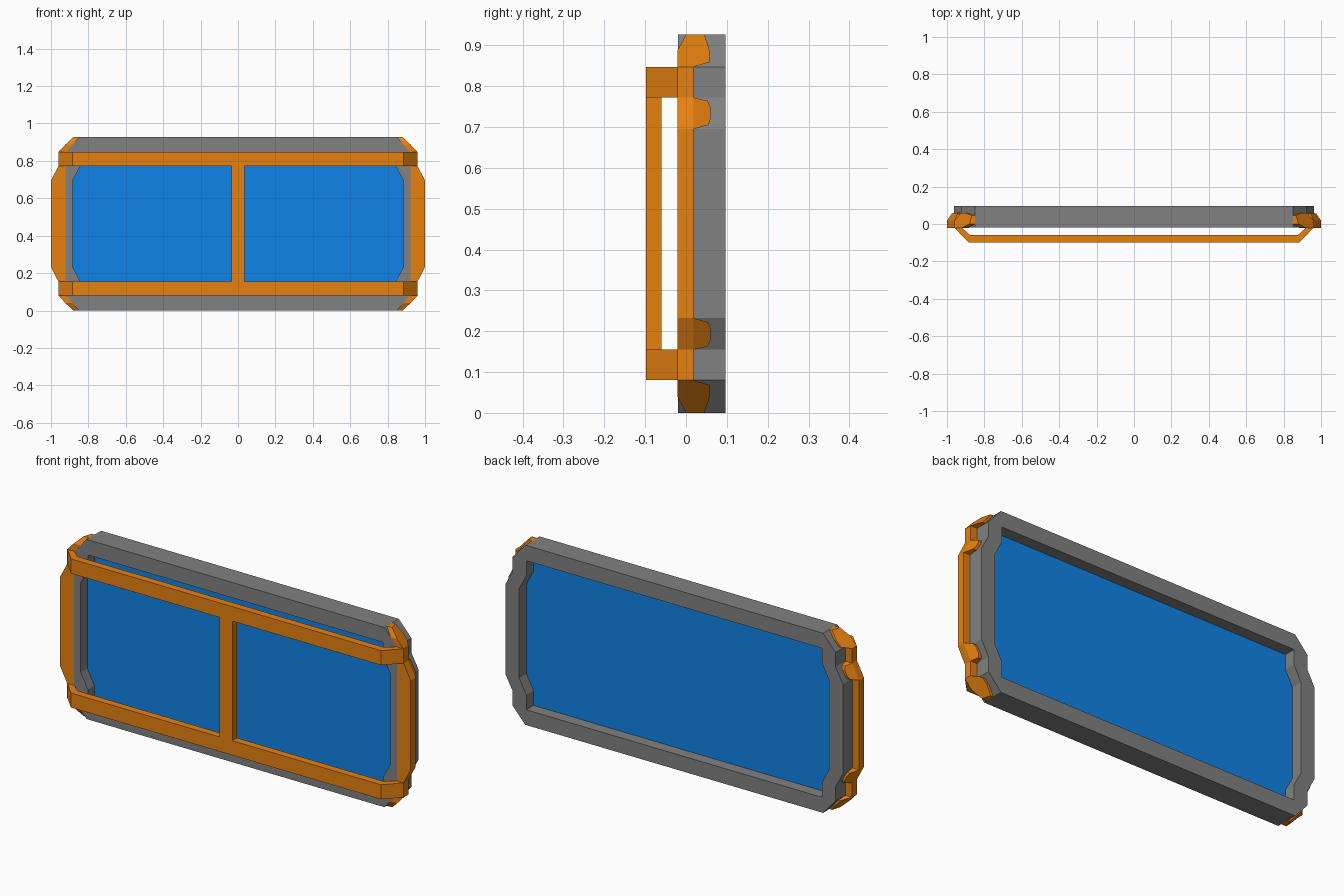
import bpy, bmesh

if "Cube" in bpy.data.objects:
    bpy.data.objects.remove(bpy.data.objects["Cube"])

H = 0.927          # overall height
FRONT, BACK = -0.02, 0.097


def material(name, rgb):
    m = bpy.data.materials.new(name)
    m.diffuse_color = (*rgb, 1)
    m.use_nodes = True
    m.node_tree.nodes["Principled BSDF"].inputs["Base Color"].default_value = m.diffuse_color
    return m


ORANGE = material("orange", (0.80, 0.22, 0.005))
BLUE = material("blue", (0.005, 0.23, 0.81))
GREY = material("dark_grey", (0.22, 0.22, 0.22))


def finish(name, bm, mat):
    bmesh.ops.recalc_face_normals(bm, faces=bm.faces)
    me = bpy.data.meshes.new(name)
    bm.to_mesh(me)
    bm.free()
    ob = bpy.data.objects.new(name, me)
    bpy.context.collection.objects.link(ob)
    me.materials.append(mat)
    return ob


def loft(name, a, b, mat):
    """Closed solid between two matching loops."""
    bm = bmesh.new()
    va, vb = [bm.verts.new(p) for p in a], [bm.verts.new(p) for p in b]
    bm.faces.new(va)
    bm.faces.new(vb[::-1])
    n = len(a)
    for i in range(n):
        j = (i + 1) % n
        bm.faces.new((va[i], va[j], vb[j], vb[i]))
    return finish(name, bm, mat)


def full_loop(quarter):
    """Lower right quarter outline (bottom to middle) mirrored to all four."""
    right = quarter + [(x, H - z) for x, z in reversed(quarter)]
    return right + [(-x, z) for x, z in reversed(right)]


# Grey outer frame: matching outer and inner outlines
outer = full_loop([(0.85, 0), (0.922, 0.08), (0.922, 0.155), (0.963, 0.232)])
inner = full_loop([(0.839, 0.079), (0.843, 0.08), (0.843, 0.155), (0.884, 0.232)])
bm = bmesh.new()
loops = [[bm.verts.new((x, y, z)) for x, z in pts]
         for pts, y in ((outer, FRONT), (outer, BACK), (inner, BACK), (inner, FRONT))]
for k in range(4):
    p, q = loops[k], loops[(k + 1) % 4]
    for i in range(len(p)):
        j = (i + 1) % len(p)
        bm.faces.new((p[i], p[j], q[j], q[i]))
finish("frame", bm, GREY)

# Blue panel, seated at mid depth of the frame
loft("panel", [(x, 0.034, z) for x, z in inner], [(x, 0.038, z) for x, z in inner], BLUE)

# Front guard rails with bent ends
half = [(0.92, FRONT), (0.875, -0.06)]
edge = [(0.885, -0.098), (0.96, FRONT)]
rail = [(-x, y) for x, y in reversed(edge)] + edge + half + [(-x, y) for x, y in reversed(half)]
for name, z0 in (("lower_rail", 0.08), ("upper_rail", H - 0.155)):
    loft(name, [(x, y, z0) for x, y in rail], [(x, y, z0 + 0.075) for x, y in rail], ORANGE)

# Centre bar between the rails
bar = [(-0.036, -0.098), (0.036, -0.098), (0.036, -0.06), (-0.036, -0.06)]
loft("centre_bar", [(x, y, 0.155) for x, y in bar], [(x, y, H - 0.155) for x, y in bar], ORANGE)

# Side brackets and their clips, mirrored left/right and top/bottom
side_half = [(0.922, 0.08), (0.96, 0.08), (0.96, 0.155), (1.0, 0.232)]
side = side_half + [(x, H - z) for x, z in reversed(side_half)]
# clip outlines as (fraction along the slope, depth, thickness)
corner_clip = [(0, -0.021, 1), (0.5, -0.021, 1), (1, 0.0, 0.85), (1, 0.045, 0.5),
               (0.5, 0.058, 0.4), (0.15, 0.058, 0.4), (0, 0.018, 1)]
side_clip = [(0, 0.01, 1), (0, 0.018, 1), (0.1, 0.053, 0.5), (0.3, 0.06, 0.4),
             (0.67, 0.06, 0.4), (0.87, 0.055, 0.5), (1, 0.018, 1), (1, 0.01, 1)]


def clip(name, outline, start, end, sx, flip):
    """Wedge on a sloped frame edge, thinning towards the back."""
    def ring(lift):
        out = []
        for t, y, thick in outline:
            x = start[0] + (end[0] - start[0]) * t + lift * thick
            z = start[1] + (end[1] - start[1]) * t
            out.append((sx * x, y, H - z if flip else z))
        return out
    loft(name, ring(0), ring(0.04), ORANGE)


for s, sx in (("right", 1), ("left", -1)):
    loft(s + "_bracket", [(sx * x, -0.0212, z) for x, z in side],
         [(sx * x, 0.018, z) for x, z in side], ORANGE)
    for v, flip in (("lower", False), ("upper", True)):
        clip(f"{s}_{v}_corner_clip", corner_clip, (0.92, 0.08), (0.846, 0.0), sx, flip)
        clip(f"{s}_{v}_side_clip", side_clip, (0.92, 0.155), (0.96, 0.232), sx, flip)
